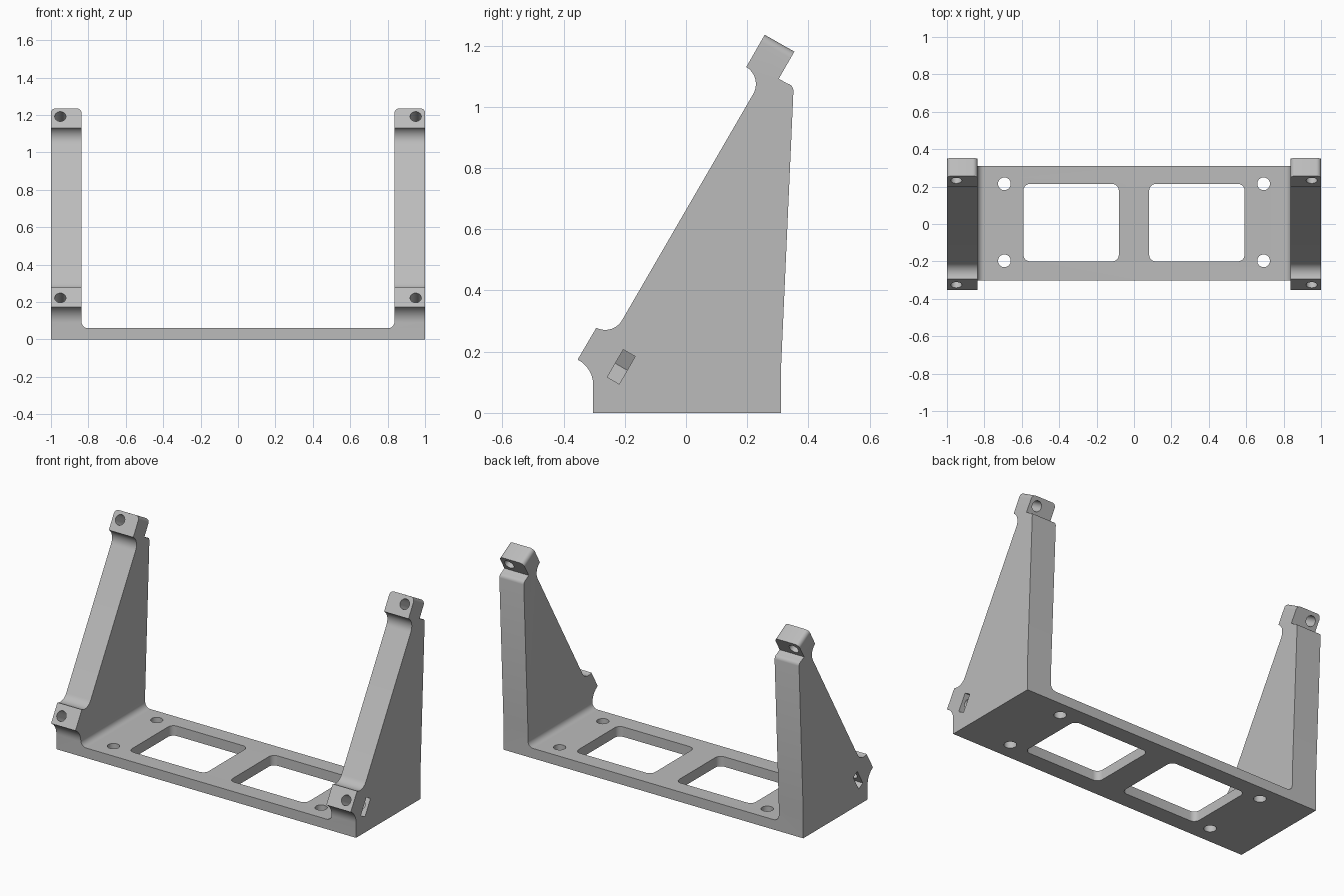
import bpy, bmesh, math
from mathutils import Vector, Matrix

if "Cube" in bpy.data.objects:
    bpy.data.objects.remove(bpy.data.objects["Cube"], do_unlink=True)

grey = bpy.data.materials.new("plain grey")
grey.use_nodes = True
COLOUR = (0.5, 0.5, 0.5, 1)
grey.diffuse_color = COLOUR
grey.node_tree.nodes["Principled BSDF"].inputs["Base Color"].default_value = COLOUR


def arc(a, m, b, steps=10):
    """Points on the circle through a, m and b."""
    a, m, b = Vector(a), Vector(m), Vector(b)
    u, v = m - a, b - a
    d = 2 * u.cross(v)
    c = a + Vector((v.y * u.length_squared - u.y * v.length_squared,
                    u.x * v.length_squared - v.x * u.length_squared)) / d
    start, end = a - c, b - c
    turn = math.atan2(start.cross(end), start.dot(end))
    return [c + Matrix.Rotation(turn * i / steps, 2) @ start for i in range(steps + 1)]


def rounded_rect(cx, cy, w, h, r, steps=6):
    pts = []
    for k, (sx, sy) in enumerate([(1, 1), (-1, 1), (-1, -1), (1, -1)]):
        for i in range(steps + 1):
            t = (k + i / steps) * math.pi / 2
            pts.append((cx + sx * (w / 2 - r) + r * math.cos(t),
                        cy + sy * (h / 2 - r) + r * math.sin(t)))
    return pts


def circle(cx, cy, r, n=32):
    return [(cx + r * math.cos(2 * math.pi * i / n), cy + r * math.sin(2 * math.pi * i / n))
            for i in range(n)]


def prism(name, pts, origin, u, v, depth):
    """Extrude a 2D outline, drawn on axes u and v, along their normal."""
    o, u, v = Vector(origin), Vector(u), Vector(v)
    n = u.cross(v)
    bm = bmesh.new()
    face = bm.faces.new([bm.verts.new(o + u * p[0] + v * p[1]) for p in pts])
    new = bmesh.ops.extrude_face_region(bm, geom=[face])["geom"]
    bmesh.ops.translate(bm, verts=[g for g in new if isinstance(g, bmesh.types.BMVert)],
                        vec=n * depth)
    bmesh.ops.recalc_face_normals(bm, faces=bm.faces)
    mesh = bpy.data.meshes.new(name)
    bm.to_mesh(mesh)
    bm.free()
    mesh.materials.append(grey)
    obj = bpy.data.objects.new(name, mesh)
    bpy.context.collection.objects.link(obj)
    return obj


def boolean(target, tool, operation):
    mod = target.modifiers.new(operation.lower(), "BOOLEAN")
    mod.operation, mod.object, mod.solver = operation, tool, "EXACT"
    bpy.context.view_layer.objects.active = target
    bpy.ops.object.modifier_apply(modifier=mod.name)
    bpy.data.objects.remove(tool, do_unlink=True)


X, Y, Z = (1, 0, 0), (0, 1, 0), (0, 0, 1)

# Side silhouette, with tilted mounting tabs at the top and the lower front
side = [(-0.303, 0), (0.311, 0), (0.311, 0.16)]
side += arc((0.351, 1.053), (0.345, 1.068), (0.33, 1.076), 4)
side += [(0.303, 1.0915), (0.354, 1.18), (0.257, 1.235)]
side += arc((0.197, 1.13), (0.228, 1.08), (0.218, 1.039))
side += arc((-0.208, 0.304), (-0.248, 0.273), (-0.293, 0.278))
side += arc((-0.354, 0.174), (-0.317, 0.14), (-0.303, 0.09))
bracket = prism("mounting_bracket", side, (-1.1, 0, 0), Y, Z, 2.2)

# U-shaped front silhouette: two uprights and a filleted base plate
inner, floor, r = 0.837, 0.06, 0.035
k = r * (1 - math.sqrt(0.5))
fillet = arc((inner, floor + r), (inner - k, floor + k), (inner - r, floor))
u_shape = [(-1, 0), (1, 0), (1, 1.3), (inner, 1.3)] + [tuple(p) for p in fillet]
u_shape += [(-p[0], p[1]) for p in reversed(fillet)] + [(-inner, 1.3), (-1, 1.3)]
boolean(bracket, prism("front_outline", u_shape, (0, 0.6, 0), X, Z, 1.2), "INTERSECT")

# Rounded top corners of the upper tabs
bm = bmesh.new()
bm.from_mesh(bracket.data)
corners = [e for e in bm.edges
           if all(v.co.z > 1.17 for v in e.verts)
           and abs(e.verts[0].co.x - e.verts[1].co.x) < 0.01
           and min(v.co.y for v in e.verts) > 0.25]
bmesh.ops.bevel(bm, geom=corners, offset=0.025, segments=6, affect="EDGES", profile=0.5)
bm.to_mesh(bracket.data)
bm.free()

# Tab screw axis: runs back and down; the across axis lies along the tab face
back = Vector((0, math.cos(math.pi / 6), -0.5))
across = Vector((0, 0.5, math.cos(math.pi / 6)))

for s in (-1, 1):
    # Window and screw holes in the base plate
    window = rounded_rect(s * 0.336, 0.007, 0.51, 0.414, 0.035)
    boolean(bracket, prism("window_cutter", window, (0, 0, -0.1), X, Y, 0.3), "DIFFERENCE")
    for y in (-0.197, 0.215):
        boolean(bracket, prism("plate_hole_cutter", circle(s * 0.693, y, 0.034),
                               (0, 0, -0.1), X, Y, 0.3), "DIFFERENCE")
    # Screw holes in the upper and lower tabs
    for y, z, depth in ((0.232, 1.192, 0.25), (-0.326, 0.222, 0.28)):
        start = Vector((s * 0.95, y, z)) - back * 0.05
        boolean(bracket, prism("tab_hole_cutter", circle(0, 0, 0.03), start,
                               across, X, depth), "DIFFERENCE")
    # Nut slot, open on the outer side, with a pointed inner end
    slot = [(-0.052, 0.1), (0.052, 0.1), (0.052, -0.03), (0, -0.06), (-0.052, -0.03)]
    centre = Vector((s * 0.95, -0.2115, 0.1505)) - back * 0.0225 * s
    boolean(bracket, prism("nut_slot_cutter", slot, centre, across, Vector(X) * s, 0.045),
            "DIFFERENCE")

# Smooth the fillets, keep hard edges sharp
bpy.ops.object.select_all(action="DESELECT")
bracket.select_set(True)
bpy.context.view_layer.objects.active = bracket
bpy.ops.object.shade_smooth_by_angle(angle=math.radians(30))
